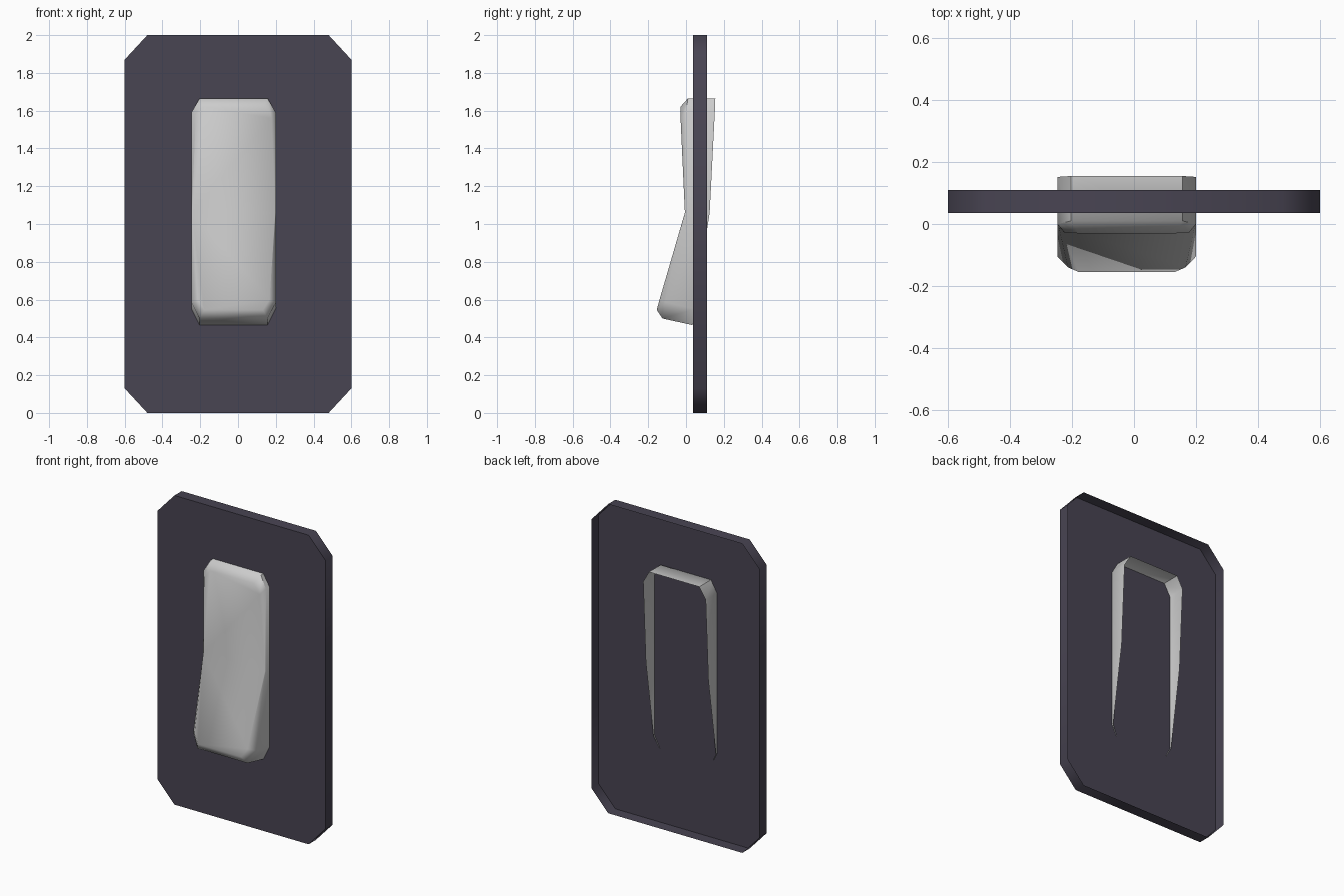
import bpy, math

if "Cube" in bpy.data.objects:
    bpy.data.objects.remove(bpy.data.objects["Cube"])


def add_object(name, verts, faces, angle):
    mesh = bpy.data.meshes.new(name)
    mesh.from_pydata(verts, [], faces)
    obj = bpy.data.objects.new(name, mesh)
    bpy.context.collection.objects.link(obj)
    bpy.ops.object.select_all(action='DESELECT')
    obj.select_set(True)
    bpy.context.view_layer.objects.active = obj
    bpy.ops.object.mode_set(mode='EDIT')
    bpy.ops.mesh.select_all(action='SELECT')
    bpy.ops.mesh.normals_make_consistent(inside=False)
    bpy.ops.object.mode_set(mode='OBJECT')
    bpy.ops.object.shade_smooth_by_angle(angle=math.radians(angle))
    return obj


def mirrored_ring(half, cx=0.0):
    """Right half points (x, y, z), top to bottom, closed by their mirror."""
    right = [(cx + x, y, z) for x, y, z in half]
    left = [(cx - x, y, z) for x, y, z in reversed(half)]
    return right + left


def bridge(rings):
    n = len(rings[0])
    return [(r * n + i, r * n + (i + 1) % n, (r + 1) * n + (i + 1) % n, (r + 1) * n + i)
            for r in range(len(rings) - 1) for i in range(n)]


# Cover plate: open-backed shell with clipped corners
outline = [(0.48, 2.0), (0.60, 1.87), (0.60, 0.13), (0.48, 0.0)]
rings = [mirrored_ring([(x, y, z) for x, z in outline]) for y in (0.11, 0.036)]
plate = add_object("cover_plate", sum(rings, []),
                   bridge(rings) + [tuple(range(8, 16))], 60)
mat = bpy.data.materials.new("dark_plate")
mat.diffuse_color = (0.065, 0.058, 0.085, 1)
mat.use_nodes = True
mat.node_tree.nodes["Principled BSDF"].inputs["Base Color"].default_value = mat.diffuse_color
plate.data.materials.append(mat)

# Rocker: hollow two-slope paddle, rings run from open back to bevelled front
back = [(0.18, 0.155, 1.665), (0.2235, 0.152, 1.59), (0.2235, 0.125, 1.06),
        (0.2235, 0.047, 0.55), (0.18, 0.035, 0.465)]
shoulder = [(0.18, 0.01, 1.665), (0.2235, 0.0, 1.59), (0.2235, -0.003, 1.06),
            (0.2235, -0.105, 0.585), (0.18, -0.125, 0.50)]
front = [(0.155, -0.03, 1.62), (0.20, -0.029, 1.56), (0.22, -0.006, 1.06),
         (0.19, -0.14, 0.60), (0.155, -0.155, 0.545)]
rings = [mirrored_ring(h, -0.0235) for h in (back, shoulder, front)]
caps = [(20, 21, 22, 27, 28, 29), (22, 23, 24, 25, 26, 27)]
add_object("rocker", sum(rings, []), bridge(rings) + caps, 50)
